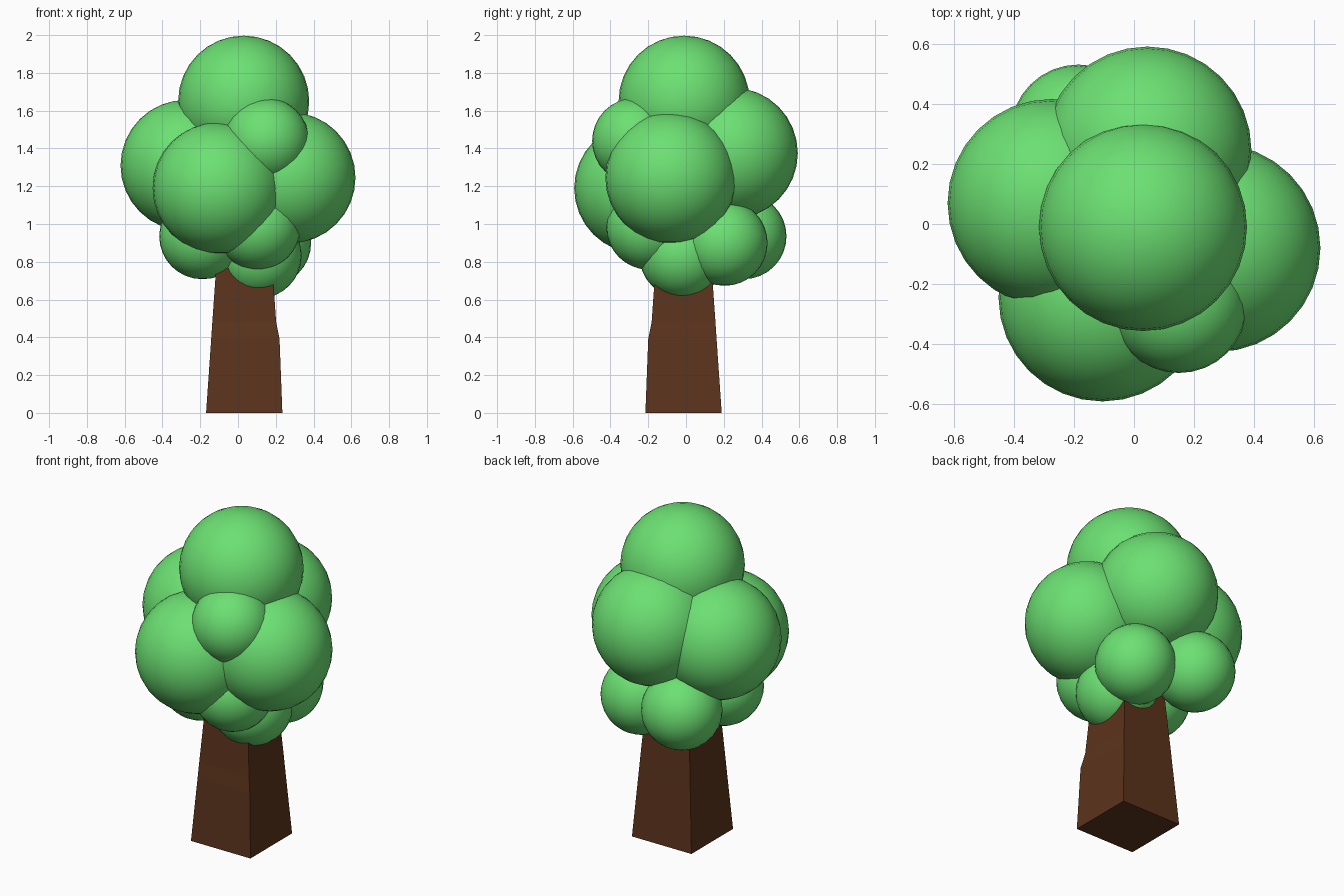
import bpy, bmesh

if "Cube" in bpy.data.objects:
    bpy.data.objects.remove(bpy.data.objects["Cube"])


def material(name, color):
    m = bpy.data.materials.new(name)
    m.diffuse_color = (*color, 1)
    m.use_nodes = True
    m.node_tree.nodes["Principled BSDF"].inputs["Base Color"].default_value = m.diffuse_color
    return m


leaf = material("leaf_green", (0.15, 0.75, 0.17))
bark = material("bark_brown", (0.105, 0.034, 0.012))


def foliage(name, center, radius):
    bpy.ops.mesh.primitive_uv_sphere_add(segments=32, ring_count=16,
                                         radius=radius, location=center)
    ob = bpy.context.object
    ob.name = name
    ob.data.materials.append(leaf)
    bpy.ops.object.shade_smooth()


# Large leaf clumps
for name, c in {
    "top": (0.03, -0.01, 1.65),
    "left": (-0.275, 0.07, 1.31),
    "right": (0.275, -0.08, 1.245),
    "front": (-0.105, -0.245, 1.19),
    "back": (0.045, 0.245, 1.375),
}.items():
    foliage("foliage_" + name, c, 0.347)

# Small leaf clumps
for name, c in {
    "upper_front": (0.15, -0.27, 1.44),
    "low_back_left": (-0.185, 0.305, 0.935),
    "low_back_right": (0.16, 0.205, 0.9),
    "low_centre": (0.11, -0.02, 0.833),
    "low_front": (0.105, -0.195, 0.985),
    "low_left": (-0.19, -0.09, 0.935),
}.items():
    foliage("small_foliage_" + name, c, 0.227)

# Square tapered trunk, lofted from rings, with a slight bulge on one corner
bm = bmesh.new()
rings = []
for z, half, bulge in [(0, 0.202, 0), (0.39, 0.175, 0.012),
                       (0.48, 0.169, 0), (0.95, 0.136, 0)]:
    ring = []
    for sx, sy in [(-1, -1), (1, -1), (1, 1), (-1, 1)]:
        h = half + (bulge if (sx, sy) == (1, -1) else 0)
        ring.append(bm.verts.new((0.033 + sx * h, -0.013 + sy * h, z)))
    rings.append(ring)
for a, b in zip(rings, rings[1:]):
    for i in range(4):
        j = (i + 1) % 4
        bm.faces.new((a[i], a[j], b[j], b[i]))
bm.faces.new(rings[0][::-1])
bm.faces.new(rings[-1])
mesh = bpy.data.meshes.new("trunk")
bm.to_mesh(mesh)
bm.free()
mesh.materials.append(bark)
bpy.context.collection.objects.link(bpy.data.objects.new("trunk", mesh))
